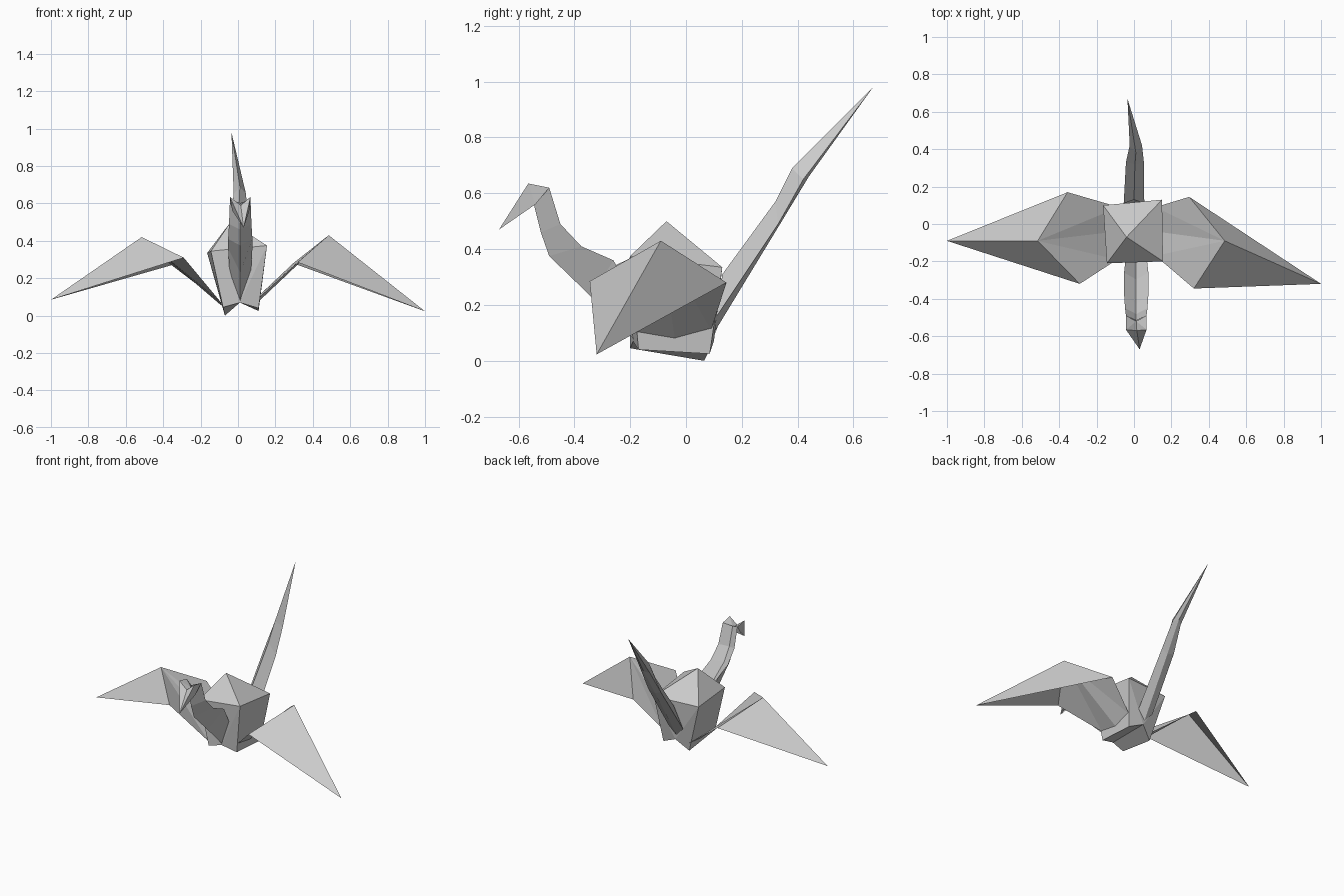
import bpy


def make(name, verts, faces):
    """Flat-faced folded-paper mesh."""
    me = bpy.data.meshes.new(name)
    me.from_pydata(verts, [], faces)
    me.update()
    ob = bpy.data.objects.new(name, me)
    bpy.context.collection.objects.link(ob)
    return ob


def loft(name, rings, tip=None):
    """Skin a list of equal-length closed rings, optionally ending in a point."""
    n = len(rings[0])
    verts = [p for r in rings for p in r]
    faces = []
    for i in range(len(rings) - 1):
        for j in range(n):
            k = (j + 1) % n
            faces.append((i * n + j, i * n + k, (i + 1) * n + k, (i + 1) * n + j))
    if tip:
        verts.append(tip)
        b = (len(rings) - 1) * n
        faces += [(b + j, b + (j + 1) % n, len(verts) - 1) for j in range(n)]
    return make(name, verts, faces)


# Body: four-sided peak over a box that tapers to a creased base
make("body", [
    (-0.04, -0.07, 0.50),
    (-0.165, 0.10, 0.335), (0.15, 0.13, 0.335),
    (0.155, -0.20, 0.375), (-0.145, -0.21, 0.345),
    (-0.07, 0.065, 0.0), (0.11, 0.085, 0.025),
    (0.11, -0.17, 0.04), (-0.08, -0.20, 0.045),
    (0.01, 0.10, 0.07), (0.01, -0.19, 0.07),
], [
    (0, 1, 4), (0, 4, 3), (0, 3, 2), (0, 2, 1),
    (1, 5, 8, 4), (3, 7, 6, 2),
    (5, 9, 10, 8), (9, 6, 7, 10),
    (4, 8, 10), (4, 10, 3), (3, 10, 7),
    (1, 2, 9), (1, 9, 5), (2, 6, 9),
])

# Wings: two outer triangles, and an inner fan folding down to the body
WING_FACES = [(0, 1, 2), (0, 3, 1), (1, 4, 2), (1, 5, 4), (1, 6, 5), (1, 3, 6)]
wings = {
    "left_wing": [(-1.0, -0.09, 0.085), (-0.515, -0.09, 0.42),
                  (-0.355, 0.17, 0.27), (-0.29, -0.32, 0.31),
                  (-0.08, 0.09, 0.06), (-0.09, -0.04, 0.055), (-0.09, -0.19, 0.07)],
    "right_wing": [(1.0, -0.32, 0.023), (0.485, -0.09, 0.43),
                   (0.295, 0.145, 0.28), (0.32, -0.345, 0.285),
                   (0.115, 0.09, 0.11), (0.115, -0.04, 0.08), (0.115, -0.17, 0.10)],
}
for name, pts in wings.items():
    make(name, pts, WING_FACES)

# Neck: double-layer V fold; rows are half width, spine (y, z), flange (y, z)
neck = [
    (0.055, (-0.18, 0.07), (-0.17, 0.20)),
    (0.065, (-0.34, 0.23), (-0.26, 0.36)),
    (0.065, (-0.49, 0.375), (-0.375, 0.41)),
    (0.060, (-0.52, 0.46), (-0.45, 0.49)),
    (0.055, (-0.55, 0.58), (-0.49, 0.62)),
]
rings = []
for w, s, f in neck:
    inner = [a + 0.55 * (b - a) for a, b in zip(s, f)]
    rings.append([(0.012 - w, *f), (0.012, *s), (0.012 + w, *f), (0.012, *inner)])
loft("neck", rings)

# Head: two prongs with a valley between, folded down to a pointed beak
make("head", [
    (-0.043, -0.49, 0.62), (0.067, -0.49, 0.62),
    (-0.043, -0.565, 0.635), (0.067, -0.565, 0.635),
    (0.015, -0.57, 0.59), (0.03, -0.67, 0.47),
    (-0.03, -0.54, 0.56), (0.06, -0.54, 0.56), (0.012, -0.52, 0.59),
], [
    (0, 2, 6), (1, 7, 3), (2, 4, 5), (4, 3, 5), (2, 5, 6), (3, 7, 5),
    (0, 8, 2), (8, 4, 2), (1, 3, 8), (8, 3, 4),
])

# Tail: narrow folded blade; rows are x centre, half width, upper, side, lower (y, z)
tail = [
    (0.000, 0.055, (0.13, 0.31), (0.11, 0.16), (0.10, 0.10)),
    (0.005, 0.048, (0.32, 0.57), (0.33, 0.49), (0.325, 0.47)),
    (0.010, 0.033, (0.38, 0.69), (0.42, 0.65), (0.44, 0.66)),
]
loft("tail", [[(c, *u), (c + w, *m), (c, *l), (c - w, *m)] for c, w, u, m, l in tail],
     (-0.035, 0.67, 0.98))
